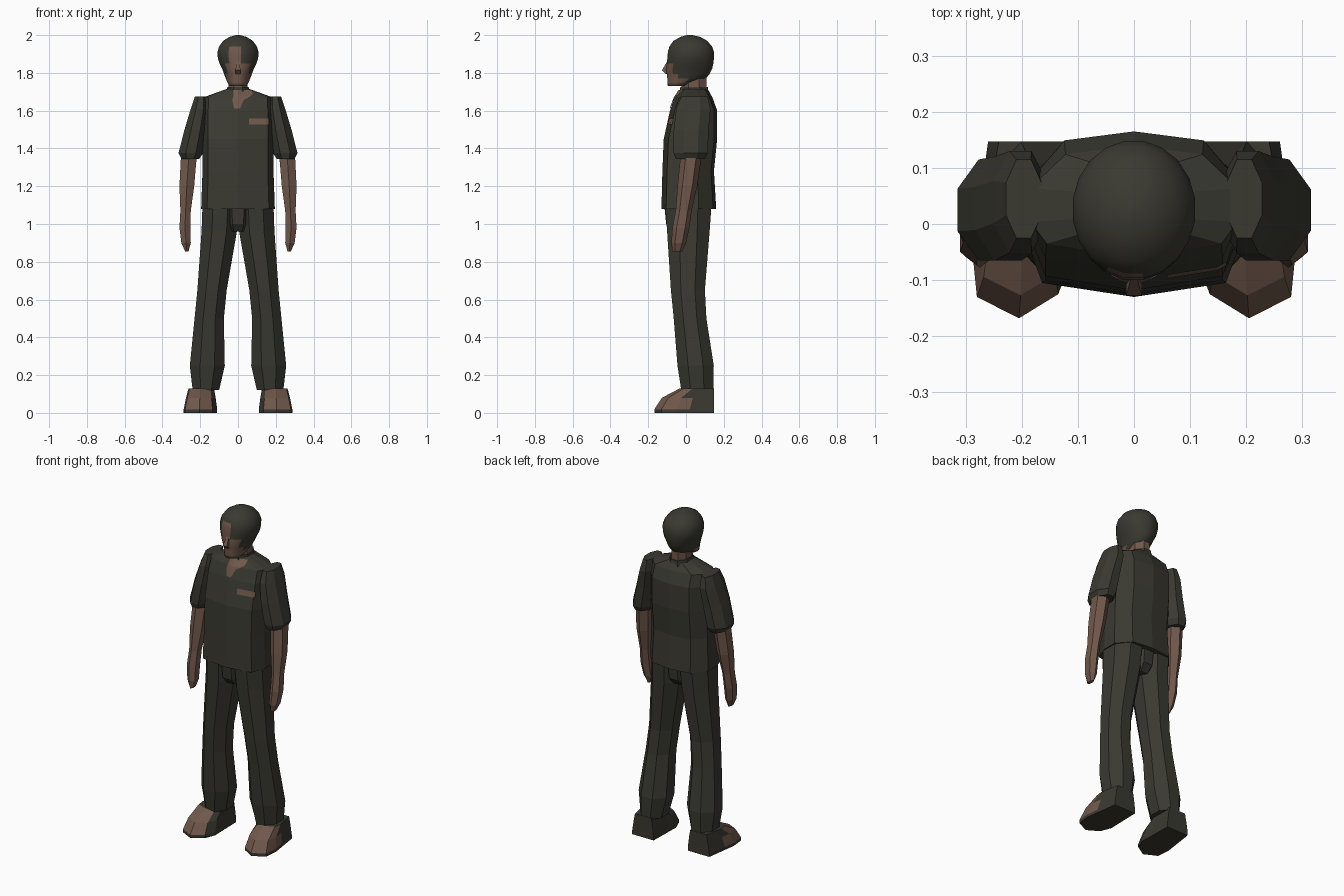
import bpy, bmesh
from math import cos, sin, pi
from mathutils import Vector
from mathutils.bvhtree import BVHTree

cube = bpy.data.objects.get("Cube")
if cube:
    bpy.data.objects.remove(cube, do_unlink=True)


def material(name, rgb):
    mat = bpy.data.materials.new(name)
    mat.use_nodes = True
    mat.diffuse_color = (*rgb, 1)
    mat.node_tree.nodes["Principled BSDF"].inputs["Base Color"].default_value = (*rgb, 1)
    return mat


OLIVE = material("dark_olive", (0.042, 0.041, 0.031))
SKIN = material("warm_brown", (0.165, 0.098, 0.071))


def finish(name, bm, mats, rule=None, smooth=False):
    for f in bm.faces:
        f.smooth = smooth
        if rule:
            f.material_index = int(rule(f.calc_center_median(), f.normal))
    mesh = bpy.data.meshes.new(name)
    bm.to_mesh(mesh)
    for m in mats:
        mesh.materials.append(m)
    obj = bpy.data.objects.new(name, mesh)
    bpy.context.collection.objects.link(obj)
    return obj


def loft(name, rings, mats, rule=None, smooth=False):
    """Skin a stack of point rings and cap both ends."""
    bm = bmesh.new()
    rows = [[bm.verts.new(p) for p in r] for r in rings]
    n = len(rows[0])
    for a, b in zip(rows, rows[1:]):
        for i in range(n):
            j = (i + 1) % n
            bm.faces.new((a[i], a[j], b[j], b[i]))
    bm.faces.new(rows[0])
    bm.faces.new(rows[-1])
    bmesh.ops.recalc_face_normals(bm, faces=bm.faces)
    bm.normal_update()
    tree = BVHTree.FromBMesh(bm)
    finish(name, bm, mats, rule, smooth)
    bm.free()
    return tree


def ring(z, x0, x1, y0, y1, n=8, side=1):
    """Regular polygon stretched to fill the given box."""
    angles = [2 * pi * (i + 0.5) / n for i in range(n)]
    mx = max(cos(a) for a in angles)
    my = max(sin(a) for a in angles)
    return [(side * ((x0 + x1) / 2 + (x1 - x0) / 2 * cos(a) / mx),
             (y0 + y1) / 2 + (y1 - y0) / 2 * sin(a) / my, z) for a in angles]


# Shirt body: height, half width, front, back
def torso_ring(z, w, f, b):
    half = [(0.84 * w, f + 0.025), (w, f * 0.4 + b * 0.2), (w, f * 0.1 + b * 0.5),
            (0.66 * w, b - 0.016)]
    return ([(0, f, z)] + [(x, y, z) for x, y in half] + [(0, b, z)]
            + [(-x, y, z) for x, y in reversed(half)])


torso = loft("shirt_body", [torso_ring(*r) for r in (
    (1.08, 0.195, -0.13, 0.16), (1.28, 0.188, -0.125, 0.148),
    (1.45, 0.188, -0.118, 0.165), (1.6, 0.188, -0.085, 0.165),
    (1.67, 0.185, -0.06, 0.14), (1.715, 0.06, -0.03, 0.115))], [OLIVE])


# Thin patches that lie on the chest: rows of height, left edge, right edge
def chest_patch(name, rows, cols=8, steps=4):
    bm = bmesh.new()
    grid = []
    dense = [[p + (q - p) * k / steps for p, q in zip(a, b)]
             for a, b in zip(rows, rows[1:]) for k in range(steps)] + [rows[-1]]
    for z, x0, x1 in dense:
        line = []
        for i in range(cols + 1):
            start = Vector((x0 + (x1 - x0) * i / cols, -1, z))
            hit, normal, _, _ = torso.ray_cast(start, Vector((0, 1, 0)))
            line.append(bm.verts.new(hit + normal * 0.005))
        grid.append(line)
    for a, b in zip(grid, grid[1:]):
        for i in range(cols):
            bm.faces.new((a[i], b[i], b[i + 1], a[i + 1]))
    bm.normal_update()
    finish(name, bm, [SKIN])
    bm.free()


chest_patch("chest_tag", [(1.557, 0.058, 0.16), (1.525, 0.058, 0.16)])
chest_patch("open_neckline", [(1.705, -0.025, 0.075), (1.68, -0.022, 0.075),
                              (1.655, -0.03, 0.03), (1.61, -0.02, 0.01)])

# Neck and collar
loft("neck", [ring(z, -0.05, 0.05, -0.025, 0.108) for z in (1.68, 1.79)], [SKIN])
loft("collar", [ring(1.69, -0.066, 0.066, -0.036, 0.12),
                ring(1.725, -0.056, 0.056, -0.03, 0.115)], [OLIVE])


# Head with painted hair: height, half width, front, back
def is_face(c, normal):
    side_line = c.y < -0.02 - (c.z - 1.75) * 0.7 and c.z < 1.85
    forehead = -0.036 < c.x < 0.026 and c.y < -0.05 and c.z < 1.93
    return side_line or forehead or (c.z < 1.76 and c.y < 0.0)


loft("head", [ring(z, -w, w, f, b, 20) for z, w, f, b in (
    (1.73, 0.045, -0.096, 0.0), (1.75, 0.056, -0.099, 0.06),
    (1.77, 0.065, -0.099, 0.105), (1.795, 0.074, -0.102, 0.125),
    (1.82, 0.083, -0.106, 0.138), (1.85, 0.098, -0.1, 0.145),
    (1.88, 0.107, -0.099, 0.148), (1.91, 0.109, -0.096, 0.148),
    (1.94, 0.1, -0.088, 0.138), (1.97, 0.078, -0.066, 0.112),
    (1.99, 0.046, -0.03, 0.076), (2.0, 0.012, 0.005, 0.035))],
    [OLIVE, SKIN], is_face, smooth=True)
loft("nose", [ring(1.795, -0.012, 0.012, -0.108, -0.09, 4),
              ring(1.815, -0.014, 0.014, -0.127, -0.09, 4),
              ring(1.86, -0.006, 0.006, -0.1, -0.09, 4)], [SKIN])

# Crotch panel joining the legs
loft("trouser_seat", [ring(0.96, -0.055, 0.055, -0.075, 0.085),
                      ring(1.0, -0.07, 0.07, -0.105, 0.12),
                      ring(1.1, -0.08, 0.08, -0.115, 0.13)], [OLIVE])

# Limbs: height, inner x, outer x, front, back
SLEEVE = ((1.345, 0.205, 0.3, -0.055, 0.1), (1.375, 0.185, 0.315, -0.065, 0.115),
          (1.5, 0.165, 0.283, -0.065, 0.12), (1.61, 0.155, 0.25, -0.052, 0.13),
          (1.675, 0.165, 0.228, -0.025, 0.115))
ARM = ((0.855, 0.262, 0.28, -0.072, -0.02), (0.9, 0.25, 0.3, -0.078, 0.0),
       (0.98, 0.252, 0.31, -0.072, 0.018), (1.07, 0.25, 0.305, -0.055, 0.03),
       (1.2, 0.232, 0.31, -0.045, 0.06), (1.4, 0.215, 0.3, -0.025, 0.088))
LEG = ((0.12, 0.1, 0.24, -0.025, 0.145), (0.25, 0.07, 0.255, -0.045, 0.147),
       (0.5, 0.075, 0.23, -0.065, 0.108), (0.65, 0.06, 0.215, -0.08, 0.1),
       (0.96, 0.006, 0.193, -0.1, 0.125), (1.1, -0.002, 0.188, -0.11, 0.135))

# Shoe outline on the ground, and its taper: height, length, width
SOLE = ((0.205, -0.168), (0.28, -0.13), (0.288, -0.05), (0.278, 0.02), (0.26, 0.147),
        (0.115, 0.147), (0.112, 0.0), (0.11, -0.06), (0.135, -0.125))
TAPER = ((0, 1, 1), (0.018, 1, 1), (0.08, 0.87, 0.88), (0.13, 0.57, 0.76))

for label, side in (("left", 1), ("right", -1)):
    loft(label + "_sleeve", [ring(*r, 8, side) for r in SLEEVE], [OLIVE])
    loft(label + "_arm", [ring(*r, 6, side) for r in ARM], [SKIN])
    loft(label + "_trouser_leg", [ring(*r, 8, side) for r in LEG], [OLIVE])

    def is_toe(c, normal, s=side):
        return c.y < 0.01 and c.z > 0.02 and normal.x * s > -0.6

    loft(label + "_shoe",
         [[(side * (0.18 + (x - 0.18) * sx), 0.147 - (0.147 - y) * sy, z) for x, y in SOLE]
          for z, sy, sx in TAPER], [OLIVE, SKIN], is_toe)
